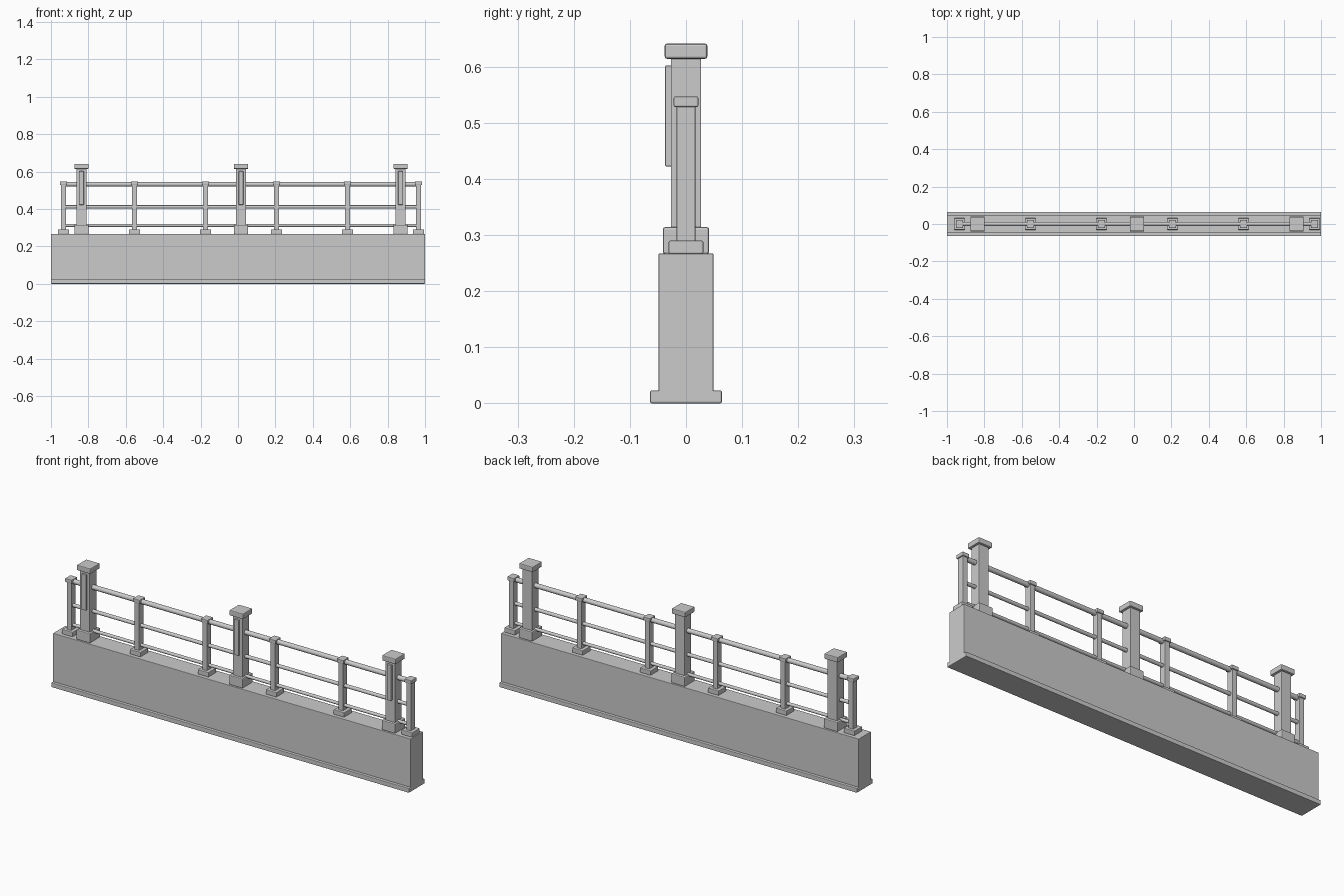
import bpy
from math import pi

if "Cube" in bpy.data.objects:
    bpy.data.objects.remove(bpy.data.objects["Cube"])


def block(name, x, y0, y1, z0, z1, width, bevel=0.003):
    bpy.ops.mesh.primitive_cube_add(size=1, location=(x, (y0 + y1) / 2, (z0 + z1) / 2))
    ob = bpy.context.object
    ob.name = name
    ob.scale = (width, y1 - y0, z1 - z0)
    bpy.ops.object.transform_apply(location=False, rotation=False, scale=True)
    mod = ob.modifiers.new("edge_bevel", 'BEVEL')
    mod.width = bevel
    mod.segments = 2
    return ob


def rail(name, z, radius, x0, x1):
    bpy.ops.mesh.primitive_cylinder_add(vertices=16, radius=radius, depth=x1 - x0,
                                        location=((x0 + x1) / 2, 0, z), rotation=(0, pi / 2, 0))
    ob = bpy.context.object
    ob.name = name
    bpy.ops.object.shade_smooth_by_angle()


# Solid parapet wall with a wider kerb
block("kerb", 0, -0.064, 0.064, 0, 0.023, 2.0)
block("wall", 0, -0.049, 0.049, 0.01, 0.267, 2.0, 0.002)

# Tall pillars: foot, shaft, cap and a raised strip on the front
for x in (-0.837, 0.016, 0.869):
    block("pillar_foot", x, -0.041, 0.041, 0.266, 0.314, 0.076, 0.004)
    block("pillar_shaft", x, -0.027, 0.027, 0.30, 0.62, 0.054, 0.002)
    block("pillar_cap", x, -0.038, 0.038, 0.614, 0.641, 0.076, 0.004)
    block("pillar_front_strip", x, -0.037, -0.024, 0.422, 0.602, 0.025, 0.002)

# Short baluster posts
for i in range(6):
    x = -0.933 + i * 0.3796
    block("post_foot", x, -0.031, 0.031, 0.266, 0.290, 0.060)
    block("post_shaft", x, -0.017, 0.017, 0.28, 0.535, 0.026, 0.002)
    block("post_cap", x, -0.022, 0.022, 0.528, 0.547, 0.038)

# Horizontal round rails
for name, z, r in (("top_rail", 0.532, 0.012), ("middle_rail", 0.411, 0.009), ("lower_rail", 0.312, 0.008)):
    rail(name, z, r, -0.935, 0.967)
